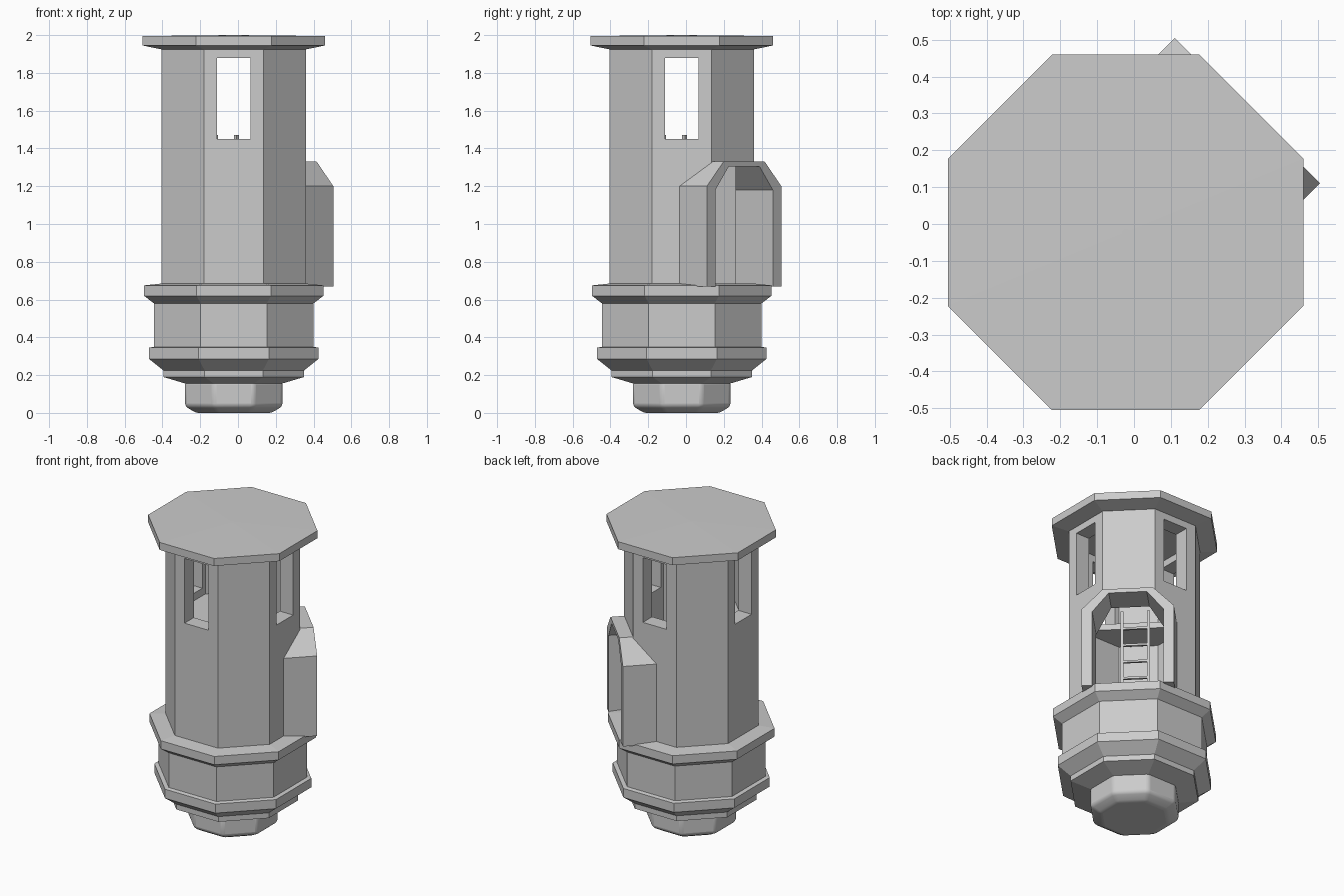
import bpy, bmesh, math
from mathutils import Matrix, Vector

if "Cube" in bpy.data.objects:
    bpy.data.objects.remove(bpy.data.objects["Cube"])

CENTRE = Vector((-0.0225, -0.0225, 0))
DIAGONAL = math.radians(45)      # the doorway faces +x +y


def finish(name, bm, angle=0.0):
    """Turn a bmesh into an object standing on the tower axis."""
    bmesh.ops.recalc_face_normals(bm, faces=bm.faces)
    mesh = bpy.data.meshes.new(name)
    bm.to_mesh(mesh)
    bm.free()
    ob = bpy.data.objects.new(name, mesh)
    bpy.context.collection.objects.link(ob)
    mesh.transform(Matrix.Translation(CENTRE) @ Matrix.Rotation(angle, 4, 'Z'))
    return ob


def octagon_stack(name, profile):
    """Closed solid from (apothem, z) rings, flat sides facing the axes."""
    bm = bmesh.new()
    rings = []
    for apothem, z in profile:
        r = apothem / math.cos(math.pi / 8)
        rings.append([bm.verts.new((r * math.cos((i + .5) * math.pi / 4),
                                    r * math.sin((i + .5) * math.pi / 4), z))
                      for i in range(8)])
    for a, b in zip(rings, rings[1:]):
        for i in range(8):
            j = (i + 1) % 8
            bm.faces.new((a[i], a[j], b[j], b[i]))
    bm.faces.new(rings[0])
    bm.faces.new(rings[-1])
    return finish(name, bm)


def prism(name, outline, near, far, angle):
    """Extrude an outline of (sideways, z) points outwards along angle."""
    bm = bmesh.new()
    a = [bm.verts.new((near, s, z)) for s, z in outline]
    b = [bm.verts.new((far, s, z)) for s, z in outline]
    bm.faces.new(a)
    bm.faces.new(b)
    for i in range(len(a)):
        j = (i + 1) % len(a)
        bm.faces.new((a[i], a[j], b[j], b[i]))
    return finish(name, bm, angle)


def box(name, lo, hi, angle=DIAGONAL):
    outline = [(lo[1], lo[2]), (hi[1], lo[2]), (hi[1], hi[2]), (lo[1], hi[2])]
    return prism(name, outline, lo[0], hi[0], angle)


def arch(half, bottom, shoulder, top_half, top):
    return [(-half, bottom), (half, bottom), (half, shoulder),
            (top_half, top), (-top_half, top), (-half, shoulder)]


def boolean(target, tool, operation):
    mod = target.modifiers.new("cut", 'BOOLEAN')
    mod.operation, mod.object, mod.solver = operation, tool, 'EXACT'
    bpy.context.view_layer.objects.active = target
    bpy.ops.object.modifier_apply(modifier=mod.name)
    bpy.data.objects.remove(tool)


# Rounded foot
foot = octagon_stack("foot", [(.2, 0), (.2575, .035), (.2575, .165)])
bevel = foot.modifiers.new("bevel", 'BEVEL')
bevel.width, bevel.segments = .015, 3
bevel.limit_method, bevel.angle_limit = 'ANGLE', math.radians(20)
bpy.context.view_layer.objects.active = foot
foot.select_set(True)
bpy.ops.object.shade_smooth_by_angle(angle=math.radians(30))
foot.select_set(False)

# Stepped base with its ledges, also the lower floor
octagon_stack("stepped_base", [
    (.255, .155), (.3725, .19), (.3725, .225), (.4475, .285), (.4475, .345),
    (.4225, .35), (.4225, .58), (.475, .62), (.475, .675), (.38, .685)])

# Hollow shaft with the projecting doorway surround
shaft = octagon_stack("shaft", [(.3825, .67), (.3825, 1.935)])
boolean(shaft, prism("surround", arch(.279, .668, 1.2, .152, 1.332),
                     .2, .467, DIAGONAL), 'UNION')
boolean(shaft, octagon_stack("room", [(.285, .5), (.285, 2.1)]), 'DIFFERENCE')
boolean(shaft, prism("opening", arch(.215, .5, 1.18, .115, 1.305),
                     0, .7, DIAGONAL), 'DIFFERENCE')

# Four windows, cut as two crossing tunnels
for k in range(2):
    boolean(shaft, box("window", (-.7, -.0875, 1.45), (.7, .0875, 1.88),
                       k * math.pi / 2), 'DIFFERENCE')

# Roof slab
octagon_stack("roof", [(.385, 1.925), (.4825, 1.945), (.4825, 1.995), (.01, 2.0)])

# Upper floor covering the half away from the door
platform = octagon_stack("upper_floor", [(.29, 1.36), (.29, 1.4)])
boolean(platform, box("hatch", (-.07, -.5, 1.2), (.5, .5, 1.6)), 'DIFFERENCE')

# Ladder up to the hatch
for side in (-1, 1):
    s = side * .08
    box("ladder_rail", (-.068, s - .009, .68), (-.048, s + .009, 1.47))
for i in range(6):
    z = .78 + i * .115
    box("ladder_rung", (-.065, -.08, z - .007), (-.051, .08, z + .007))
